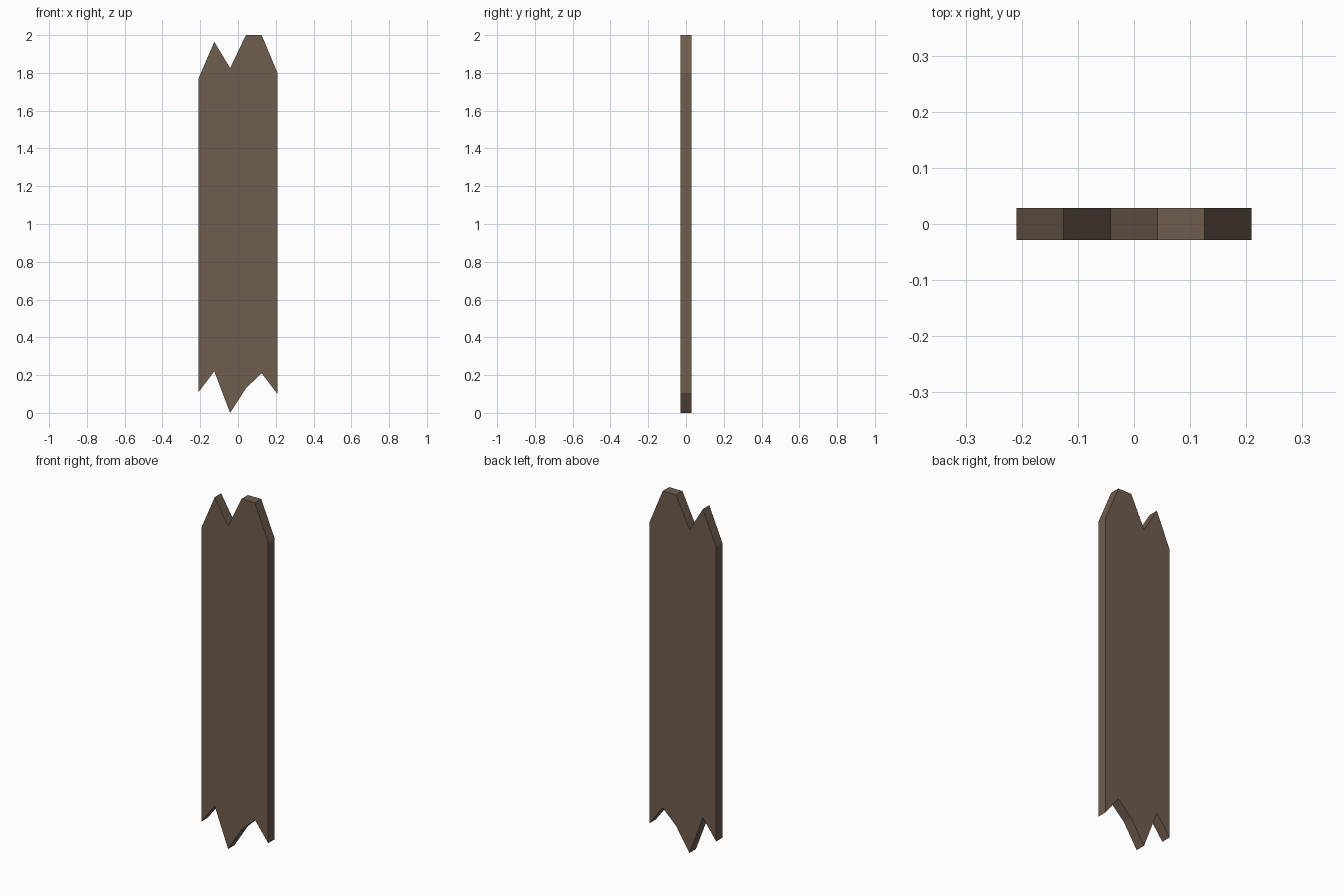
import bpy, bmesh

if "Cube" in bpy.data.objects:
    bpy.data.objects.remove(bpy.data.objects["Cube"])

# Board dimensions and jagged end heights, left to right
HALF_W, HALF_T = 0.209, 0.0285
TOP = [1.77, 1.965, 1.825, 2.0, 2.0, 1.80]
BOTTOM = [0.11, 0.22, 0.0, 0.13, 0.21, 0.10]
N = len(TOP)
xs = [-HALF_W + 2 * HALF_W * i / (N - 1) for i in range(N)]

wood = bpy.data.materials.new("weathered brown wood")
wood.diffuse_color = (0.160, 0.110, 0.077, 1)
wood.use_nodes = True
wood.node_tree.nodes["Principled BSDF"].inputs["Base Color"].default_value = wood.diffuse_color

# Front face as a row of vertical strips between the splintered ends
bm = bmesh.new()
low = [bm.verts.new((x, -HALF_T, z)) for x, z in zip(xs, BOTTOM)]
high = [bm.verts.new((x, -HALF_T, z)) for x, z in zip(xs, TOP)]
strips = [bm.faces.new((low[i], low[i + 1], high[i + 1], high[i])) for i in range(N - 1)]

# Extrude to the board's thickness, keeping the front face
ret = bmesh.ops.extrude_face_region(bm, geom=strips, use_keep_orig=True)
moved = [g for g in ret["geom"] if isinstance(g, bmesh.types.BMVert)]
bmesh.ops.translate(bm, verts=moved, vec=(0, 2 * HALF_T, 0))
bmesh.ops.recalc_face_normals(bm, faces=bm.faces)

# Broken plank object
mesh = bpy.data.meshes.new("broken_plank")
bm.to_mesh(mesh)
bm.free()
mesh.materials.append(wood)
plank = bpy.data.objects.new("broken_plank", mesh)
bpy.context.collection.objects.link(plank)
